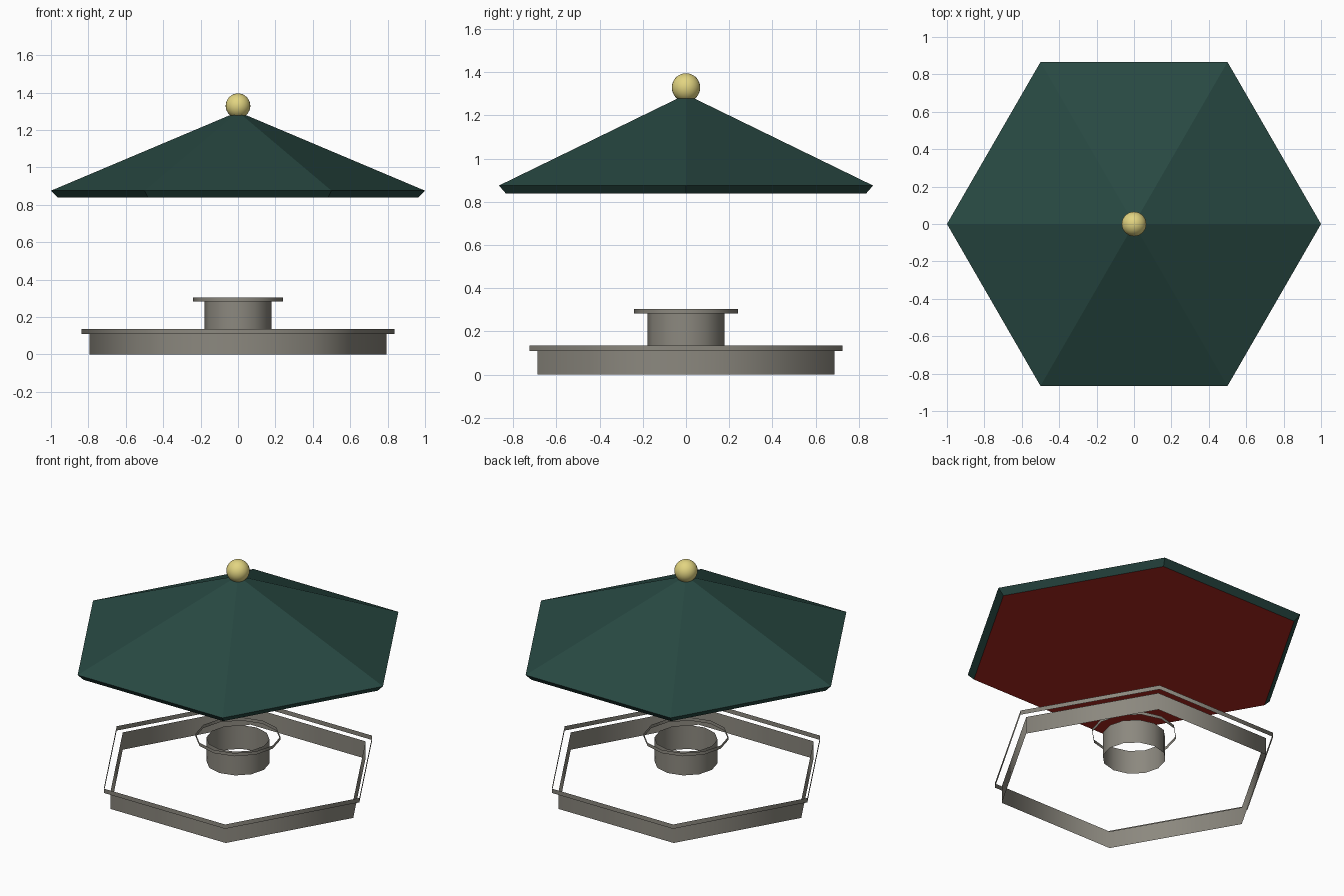
import bpy, bmesh, math

if "Cube" in bpy.data.objects:
    bpy.data.objects.remove(bpy.data.objects["Cube"])


def mat(name, r, g, b):
    m = bpy.data.materials.new(name)
    m.diffuse_color = (r, g, b, 1)
    m.use_nodes = True
    m.node_tree.nodes["Principled BSDF"].inputs["Base Color"].default_value = m.diffuse_color
    return m


green = mat("dark_green", 0.021, 0.066, 0.055)
red = mat("dark_red", 0.42, 0.02, 0.014)
stone = mat("stone_grey", 0.262, 0.248, 0.212)
gold = mat("pale_gold", 0.76, 0.66, 0.22)


def finish(bm, name, mats, smooth):
    for f in bm.faces:
        f.smooth = smooth
    me = bpy.data.meshes.new(name)
    bm.to_mesh(me)
    bm.free()
    for m in mats:
        me.materials.append(m)
    ob = bpy.data.objects.new(name, me)
    bpy.context.collection.objects.link(ob)
    return ob


def ring(bm, sides, radius, z):
    return [bm.verts.new((radius * math.cos(2 * math.pi * i / sides),
                          radius * math.sin(2 * math.pi * i / sides), z))
            for i in range(sides)]


def bridge(bm, low, high):
    n = len(low)
    for i in range(n):
        j = (i + 1) % n
        bm.faces.new((low[i], low[j], high[j], high[i]))


def open_band(name, sides, radius, z0, z1):
    bm = bmesh.new()
    bridge(bm, ring(bm, sides, radius, z0), ring(bm, sides, radius, z1))
    return finish(bm, name, [stone], True)


# Open walls and rims of the base and the central pedestal
open_band("base_wall", 6, 0.795, 0.0, 0.108)
open_band("base_rim", 6, 0.837, 0.108, 0.135)
open_band("pedestal_wall", 12, 0.179, 0.135, 0.283)
open_band("pedestal_rim", 12, 0.24, 0.283, 0.303)

# Six-sided roof with bevelled eave and red ceiling
bm = bmesh.new()
eave_low = ring(bm, 6, 0.963, 0.838)
eave_high = ring(bm, 6, 1.0, 0.875)
apex = bm.verts.new((0, 0, 1.297))
bridge(bm, eave_low, eave_high)
for i in range(6):
    bm.faces.new((eave_high[i], eave_high[(i + 1) % 6], apex))
ceiling = bm.faces.new(eave_low[::-1])
ceiling.material_index = 1
finish(bm, "roof", [green, red], False)

# Ball on the roof peak
bm = bmesh.new()
bmesh.ops.create_uvsphere(bm, u_segments=24, v_segments=16, radius=0.066)
bmesh.ops.translate(bm, verts=bm.verts, vec=(0, 0, 1.329))
finish(bm, "roof_ball", [gold], True)
